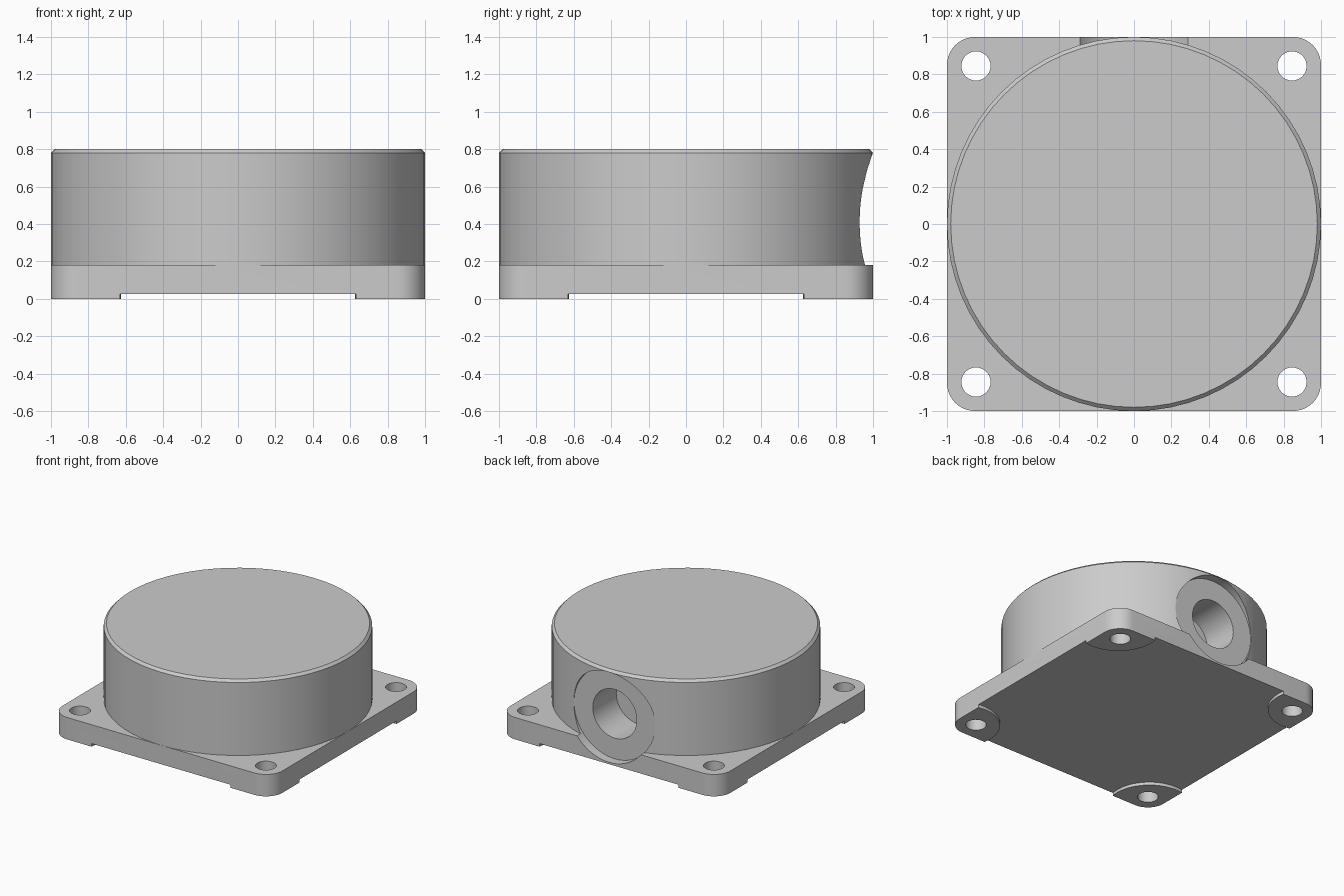
import bpy
import bmesh
import math
from mathutils import Matrix, Vector

if "Cube" in bpy.data.objects:
    bpy.data.objects.remove(bpy.data.objects["Cube"], do_unlink=True)

GREY = (0.6, 0.6, 0.6, 1.0)
metal = bpy.data.materials.new("plain grey")
metal.use_nodes = True
metal.diffuse_color = GREY
metal.node_tree.nodes["Principled BSDF"].inputs["Base Color"].default_value = GREY

FLANGE_TOP = 0.18
HOLE = 0.845
PAD = 0.94
PORT_Z = 0.41
CORNERS = [(sx, sy) for sx in (-1, 1) for sy in (-1, 1)]


def add_object(name, bm):
    bmesh.ops.recalc_face_normals(bm, faces=bm.faces)
    mesh = bpy.data.meshes.new(name)
    bm.to_mesh(mesh)
    bm.free()
    mesh.materials.append(metal)
    obj = bpy.data.objects.new(name, mesh)
    bpy.context.collection.objects.link(obj)
    return obj


def prism(name, points, low, high):
    """Extrude a flat outline from one height to another."""
    bm = bmesh.new()
    face = bm.faces.new([bm.verts.new((x, y, low)) for x, y in points])
    top = bmesh.ops.extrude_face_region(bm, geom=[face])["geom"]
    bmesh.ops.translate(bm, vec=(0, 0, high - low),
                        verts=[v for v in top if isinstance(v, bmesh.types.BMVert)])
    return add_object(name, bm)


def circle(cx, cy, r, n):
    return [(cx + r * math.cos(math.tau * i / n), cy + r * math.sin(math.tau * i / n))
            for i in range(n)]


def rounded_square(half, r, steps=10):
    points = []
    for q in range(4):
        mid = Matrix.Rotation(q * math.pi / 2, 2) @ Vector((half - r, half - r))
        for i in range(steps + 1):
            a = (q + i / steps) * math.pi / 2
            points.append((mid.x + r * math.cos(a), mid.y + r * math.sin(a)))
    return points


def cut(obj, cutter):
    mod = obj.modifiers.new("cut", 'BOOLEAN')
    mod.operation = 'DIFFERENCE'
    mod.solver = 'EXACT'
    mod.object = cutter
    cutter.hide_render = True
    bpy.context.view_layer.objects.active = obj
    bpy.ops.object.modifier_apply(modifier=mod.name)


def port_cutter(name, r, start):
    """Cylinder lying along y, reaching out past the back."""
    obj = prism(name, circle(0, 0, r, 64), 0, 1)
    obj.data.transform(Matrix.Translation((0, start, PORT_Z))
                       @ Matrix.Rotation(-math.pi / 2, 4, 'X'))
    return obj


# Square mounting flange and round housing with a chamfered rim
flange = prism("mounting_flange", rounded_square(1.0, 0.15), 0, FLANGE_TOP)
housing = prism("round_housing", circle(0, 0, 1.0, 64), FLANGE_TOP, 0.8)
bm = bmesh.new()
bm.from_mesh(housing.data)
rim = [e for e in bm.edges if all(v.co.z > 0.79 for v in e.verts)]
bmesh.ops.bevel(bm, geom=rim, offset=0.02, segments=1, affect='EDGES')
bm.to_mesh(housing.data)
bm.free()

# Shallow recess under the flange, leaving a pad at each corner
cutters = []
recess = prism("recess_cutter", [(-1.2, -1.2), (1.2, -1.2), (1.2, 1.2), (-1.2, 1.2)], -0.1, 0.025)
cutters.append(recess)
for sx, sy in CORNERS:
    pad = prism("pad_cutter", circle(sx * PAD, sy * PAD, 0.315, 64), -0.2, 0.1)
    cut(recess, pad)
    cutters.append(pad)
cut(flange, recess)

# Screw holes
for sx, sy in CORNERS:
    screw = prism("screw_cutter", circle(sx * HOLE, sy * HOLE, 0.078, 32), -0.2, 0.4)
    cut(flange, screw)
    cutters.append(screw)

# Flat round seat on the back, with a blind port in its middle
seat = port_cutter("seat_cutter", 0.37, 0.925)
bore = port_cutter("bore_cutter", 0.2, 0.62)
cut(flange, seat)
cut(housing, seat)
cut(housing, bore)
cutters += [seat, bore]

for obj in cutters:
    bpy.data.objects.remove(obj, do_unlink=True)

# Smooth curved walls, sharp edges kept
for obj in (flange, housing):
    bpy.ops.object.select_all(action='DESELECT')
    obj.select_set(True)
    bpy.context.view_layer.objects.active = obj
    bpy.ops.object.shade_smooth_by_angle(angle=math.radians(25))
